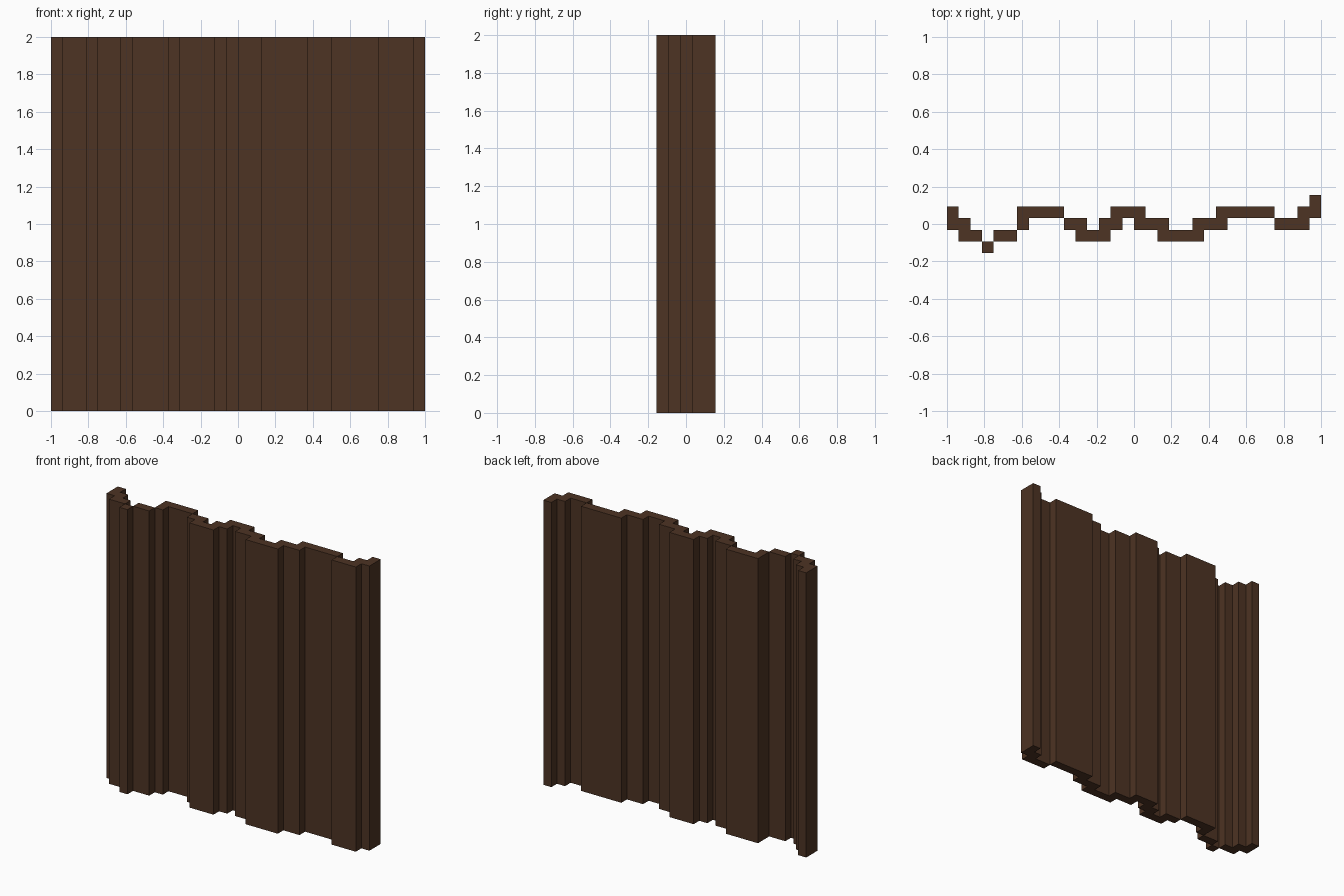
import bpy
import bmesh
import math

cube = bpy.data.objects.get("Cube")
if cube:
    bpy.data.objects.remove(cube, do_unlink=True)

CELL = 2 / 32      # plan grid size
HEIGHT = 2.0

# Plan of the stepped wall: for each depth row (front to back),
# the runs of filled columns as (first, last)
PLAN = [
    [(3, 3)],
    [(1, 2), (4, 5), (11, 13), (18, 21)],
    [(0, 1), (6, 6), (10, 11), (13, 14), (16, 18), (21, 23), (28, 30)],
    [(0, 0), (6, 9), (14, 16), (23, 27), (30, 31)],
    [(31, 31)],
]
filled = {(c, r) for r, runs in enumerate(PLAN)
          for a, b in runs for c in range(a, b + 1)}

# Bark brown material
brown = bpy.data.materials.new("dark_brown")
brown.use_nodes = True
colour = (0.075, 0.0335, 0.0170, 1)
brown.diffuse_color = colour
bsdf = next(n for n in brown.node_tree.nodes if n.type == 'BSDF_PRINCIPLED')
bsdf.inputs["Base Color"].default_value = colour
bsdf.inputs["Roughness"].default_value = 0.9

# Outer skin only: caps on every cell, sides where the neighbour is empty
bm = bmesh.new()


def quad(points):
    bm.faces.new([bm.verts.new(p) for p in points])


for c, r in sorted(filled):
    x0, y0 = -1 + c * CELL, (r - len(PLAN) / 2) * CELL
    x1, y1 = x0 + CELL, y0 + CELL
    corners = [(x0, y0), (x1, y0), (x1, y1), (x0, y1)]
    quad([(x, y, HEIGHT) for x, y in corners])
    quad([(x, y, 0) for x, y in reversed(corners)])
    for i, (dc, dr) in enumerate([(0, -1), (1, 0), (0, 1), (-1, 0)]):
        if (c + dc, r + dr) not in filled:
            a, b = corners[i], corners[(i + 1) % 4]
            quad([(*a, 0), (*b, 0), (*b, HEIGHT), (*a, HEIGHT)])

# Weld the cells and merge coplanar faces into clean panels
bmesh.ops.remove_doubles(bm, verts=bm.verts[:], dist=0.0001)
bmesh.ops.dissolve_limit(bm, angle_limit=math.radians(1),
                         verts=bm.verts[:], edges=bm.edges[:])

mesh = bpy.data.meshes.new("stepped_wall")
bm.to_mesh(mesh)
bm.free()
mesh.materials.append(brown)
wall = bpy.data.objects.new("stepped_wall", mesh)
bpy.context.collection.objects.link(wall)
